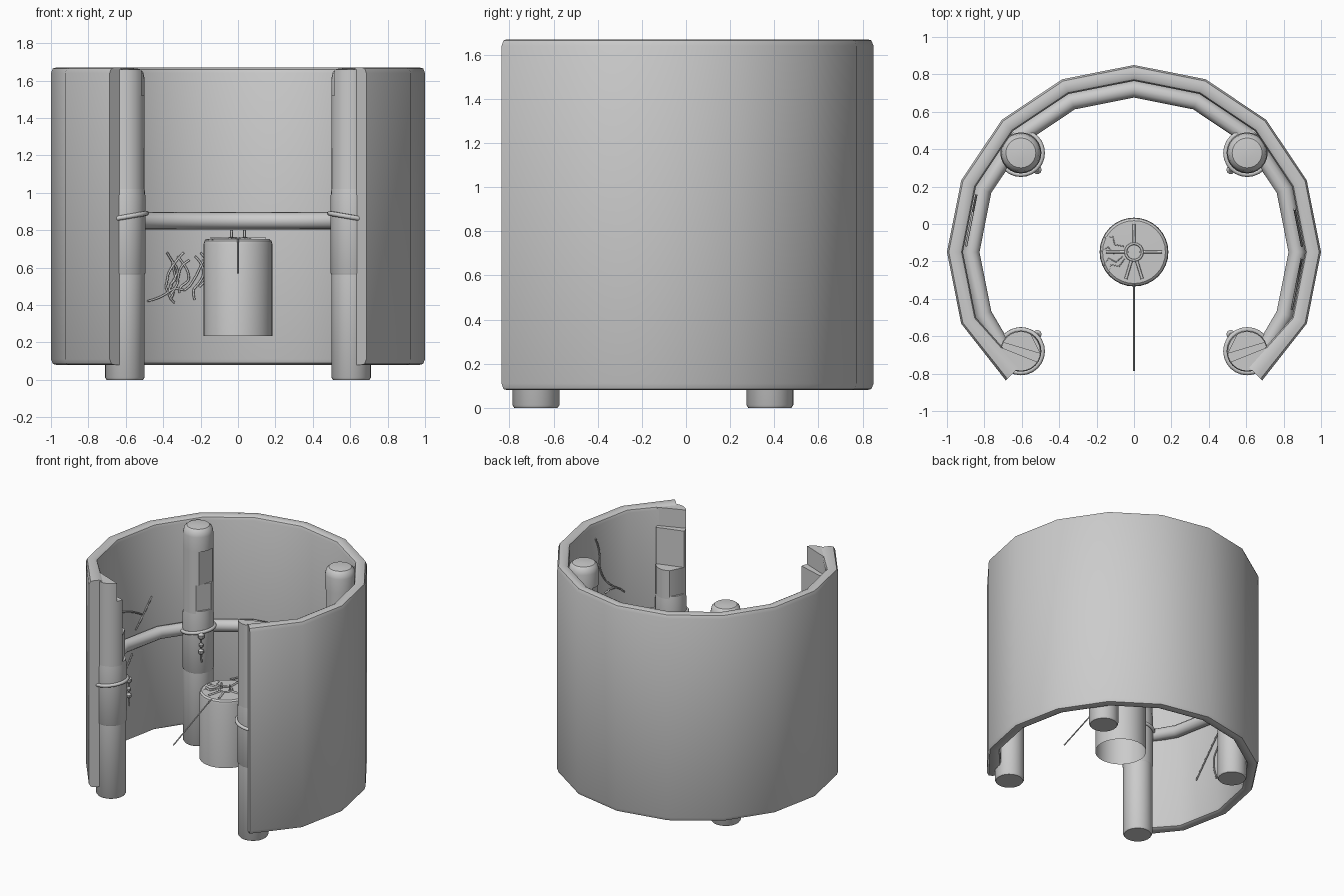
import bpy, bmesh, math, random
from mathutils import Vector

if "Cube" in bpy.data.objects:
    bpy.data.objects.remove(bpy.data.objects["Cube"])

random.seed(4)
CY = -0.15  # ring centre in y


def finish(name, bm, angle=35):
    bmesh.ops.recalc_face_normals(bm, faces=bm.faces[:])
    me = bpy.data.meshes.new(name)
    bm.to_mesh(me)
    bm.free()
    ob = bpy.data.objects.new(name, me)
    bpy.context.collection.objects.link(ob)
    bpy.ops.object.select_all(action='DESELECT')
    ob.select_set(True)
    bpy.context.view_layer.objects.active = ob
    bpy.ops.object.shade_smooth_by_angle(angle=math.radians(angle))
    return ob


def tube(name, pts, r, res=2, smooth=False, cyclic=False):
    cu = bpy.data.curves.new(name, 'CURVE')
    cu.dimensions = '3D'
    cu.bevel_depth = r
    cu.bevel_resolution = res
    cu.use_fill_caps = True
    sp = cu.splines.new('NURBS' if smooth else 'POLY')
    sp.points.add(len(pts) - 1)
    for p, co in zip(sp.points, pts):
        p.co = (*co, 1)
    if smooth:
        sp.order_u = 3
        sp.use_endpoint_u = True
        sp.resolution_u = 3
    sp.use_cyclic_u = cyclic
    ob = bpy.data.objects.new(name, cu)
    bpy.context.collection.objects.link(ob)
    return ob


def polar(r, deg, z):
    a = math.radians(deg)
    return (r * math.cos(a), CY + r * math.sin(a), z)


def revolve(name, profile, cx, cy, n=24, cap=True, cut=None):
    """Lathe an (r, z) profile; cut = (nx, ny, distance) slices a flat side off."""
    bm = bmesh.new()
    rings = [[bm.verts.new((cx + r * math.cos(2 * math.pi * i / n),
                            cy + r * math.sin(2 * math.pi * i / n), z))
              for i in range(n)] for r, z in profile]
    for a, b in zip(rings, rings[1:]):
        for i in range(n):
            bm.faces.new((a[i], a[(i + 1) % n], b[(i + 1) % n], b[i]))
    bm.faces.new(rings[-1])
    if cap:
        bm.faces.new(rings[0][::-1])
    if cut:
        nrm = Vector((cut[0], cut[1], 0)).normalized()
        res = bmesh.ops.bisect_plane(
            bm, geom=bm.verts[:] + bm.edges[:] + bm.faces[:],
            plane_co=Vector((cx, cy, 0)) + nrm * cut[2], plane_no=nrm, clear_outer=True)
        edges = [e for e in res['geom_cut'] if isinstance(e, bmesh.types.BMEdge)]
        bmesh.ops.contextual_create(bm, geom=edges)
    return finish(name, bm)


# Curved wall: rounded section swept round an open sixteen-sided ring
section = [(1, .11), (1, 1.64), (.99, 1.665), (.97, 1.67), (.94, 1.67), (.922, 1.66),
           (.915, 1.64), (.915, .11), (.922, .09), (.94, .08), (.97, .08), (.99, .085)]
bm = bmesh.new()
rings = []
for i in range(13):
    end = i in (0, 12)
    k = .972 if end else 1
    rings.append([bm.verts.new(polar((.97 + (r - 1) * 1.25) if end else r, -45 + 22.5 * i, z))
                  for r, z in section])
m = len(section)
for a, b in zip(rings, rings[1:]):
    for i in range(m):
        bm.faces.new((a[i], b[i], b[(i + 1) % m], a[(i + 1) % m]))
bm.faces.new(rings[0])
bm.faces.new(rings[-1])
finish("curved_wall", bm, 40)

# Round rail following the inside of the wall
rail_angles = [-38] + [-22.5 + 22.5 * i for i in range(11)] + [218]
tube("inner_rail", [polar(.872, a, .85) for a in rail_angles], .046, 4)

# Four split and chipped posts with rope lashings
for sx, side in ((-1, "left"), (1, "right")):
    for py, row in ((.38, "back"), (-.68, "front")):
        px = sx * .605
        nm = f"{row}_{side}_post"
        front = row == "front"
        revolve(nm + "_foot", [(.098, 0), (.106, .012), (.106, .57)], px, py)
        revolve(nm + "_sleeve", [(.104, .56), (.11, .57), (.11, .98), (.104, 1.04)], px, py)
        revolve(nm + "_lower_chip", [(.106, 1.0), (.106, 1.24)], px, py,
                cut=(-sx, .5 if front else -.6, .088))
        if front:
            revolve(nm + "_split", [(.106, 1.24), (.106, 1.52)], px, py, cut=(-.3 * sx, 1, 0.02))
            revolve(nm + "_tip", [(.106, 1.52), (.106, 1.66)], px, py, cut=(-.4 * sx, 1, -.02))
        else:
            revolve(nm + "_upper_chip", [(.106, 1.24), (.106, 1.5)], px, py, cut=(-sx, -.3, .085))
            revolve(nm + "_tip", [(.106, 1.5), (.106, 1.61), (.098, 1.645), (.08, 1.662),
                                  (.03, 1.668)], px, py)
        # Lashing ring, knot and hanging tail on the inner side
        dy = 1 if front else -1
        ring = []
        for i in range(24):
            a = 2 * math.pi * i / 24
            ring.append((px + .116 * math.cos(a), py + .116 * math.sin(a),
                         .87 + .02 * math.cos(a) * -sx))
        tube(nm + "_rope", ring, .013, 2, cyclic=True)
        kx, ky = px - sx * .088, py + dy * .09
        for z, r in ((.86, .026), (.79, .018), (.74, .022)):
            revolve(nm + "_knot", [(r * .3, z - r), (r * .9, z - r * .4), (r * .9, z + r * .4),
                                   (r * .3, z + r)], kx, ky, 10)
        tube(nm + "_rope_tail", [(kx, ky, .87), (kx, ky, .7), (kx - sx * .005, ky, .66)], .006, 1)

# Hanging drum, open underneath
revolve("drum", [(.184, .235), (.184, .725), (.18, .742), (.168, .752), (.03, .755)],
        0, CY, 32, cap=False)
# Cap ring, spokes and hanging pins
tube("drum_cap_ring", [polar(.045, i * 22.5, .757) for i in range(16)], .007, 1, cyclic=True)
for a in (0, 90, 180, 253, 287):
    tube("drum_spoke", [polar(.05, a, .756), polar(.15, a, .754)], .008, 1)
for x in (-.035, .035):
    tube("drum_hanger", [(x, CY, .75), (x, CY, .8)], .007, 1)
# Cracks on the drum top
for a in (150, 175, 200, 215):
    tube("drum_crack", [polar(.06, a, .754), polar(.11, a + 9, .754), polar(.14, a - 6, .753),
                        polar(.175, a + 4, .748)], .003, 1)
# Thin pull rod
tube("pull_rod", [(0, -.32, .75), (0, -.785, .57)], .005, 1)


# Loose fibres on the inside of the wall: (angle, height) paths
def fibre(path):
    def wall_r(d):
        return .9 * math.cos(math.radians(11.25)) / math.cos(math.radians(d % 22.5 - 11.25)) + .004
    tube("fibre", [polar(wall_r(d), d, z) for d, z in path], .006, 1, smooth=True)


for i in range(7):
    d, z = 103 + 2 * i, .68 - .02 * (i % 3)
    path = []
    for k in range(6):
        path.append((d, z))
        d += random.uniform(-3, 3.5)
        z -= random.uniform(.02, .07)
    fibre(path)
fibre([(102, .64), (107, .46), (112, .5), (117, .44), (123, .42)])
fibre([(15, 1.5), (12, 1.35), (6, 1.2), (2, 1.1)])
fibre([(-2, 1.55), (-5, 1.45), (-4, 1.3), (-10, 1.15), (-16, 1.1)])
fibre([(-8, 1.1), (-14, 1.15), (-20, 1.05)])
for path in ([(160, 1.13), (166, 1.0), (170, .92)], [(166, 1.02), (172, 1.08), (178, 1.1)],
             [(172, .75), (178, .6), (183, .5), (180, .35)], [(178, .72), (186, .55), (192, .4)]):
    fibre(path)
